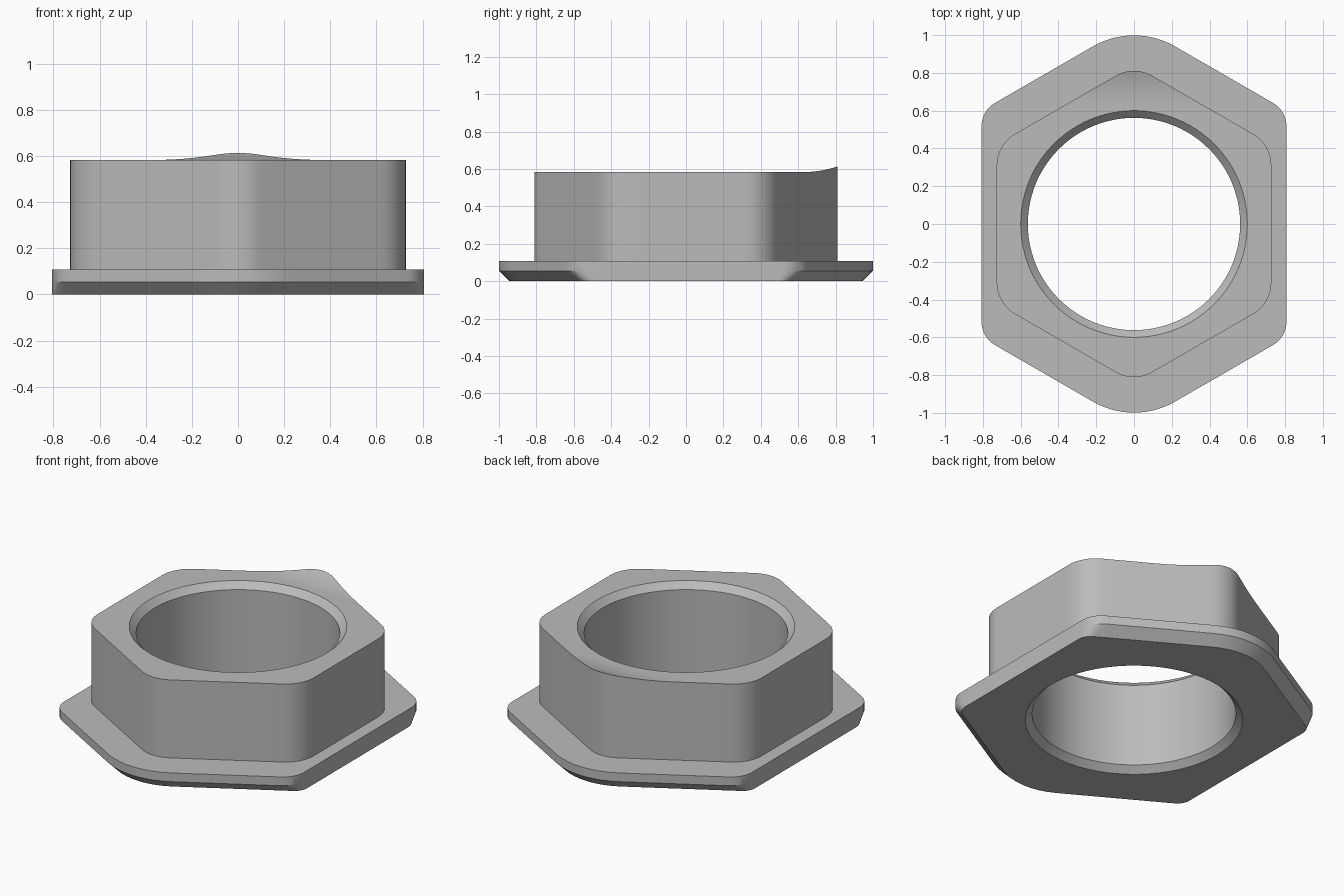
import bpy, bmesh
from math import sin, cos, tan, atan2, radians

cube = bpy.data.objects.get("Cube")
if cube:
    bpy.data.objects.remove(cube, do_unlink=True)

C30, T30 = cos(radians(30)), tan(radians(30))
ARC, SPAN = 8, 12        # steps per rounded corner and per straight side
BORE, MOUTH = 0.562, 0.60
TOP, FLANGE_TOP, CHAMFER = 0.583, 0.108, 0.055


def hex_outline(flat_x, slant, apex_r, side_r):
    """Hexagon with rounded corners, pointing along y."""
    arcs = []
    for a in range(30, 390, 60):
        apex = a in (90, 270)
        r = apex_r if apex else side_r
        x = 0 if apex else flat_x * (1 if cos(radians(a)) > 0 else -1)
        y = (slant / C30 - abs(x) * T30) * (1 if sin(radians(a)) > 0 else -1)
        cx = x - r / C30 * cos(radians(a))
        cy = y - r / C30 * sin(radians(a))
        angles = [radians(a - 30 + 60 * i / ARC) for i in range(ARC + 1)]
        arcs.append([(cx + r * cos(t), cy + r * sin(t)) for t in angles])
    points = []
    for arc, following in zip(arcs, arcs[1:] + arcs[:1]):
        points += arc
        (x0, y0), (x1, y1) = arc[-1], following[0]
        points += [(x0 + (x1 - x0) * i / SPAN, y0 + (y1 - y0) * i / SPAN)
                   for i in range(1, SPAN)]
    return points


def at(points, z):
    return [(x, y, z) for x, y in points]


def crest(y):
    """Top height, sweeping up towards the back corner."""
    return TOP + 0.03 * (max(0, y - 0.63) / 0.18) ** 2


foot = hex_outline(0.807, 0.923 - CHAMFER, 0.43 - CHAMFER, 0.14 - CHAMFER)
flange = hex_outline(0.807, 0.923, 0.43, 0.14)
collar = hex_outline(0.727, 0.728, 0.19, 0.19)
directions = [atan2(y, x) for x, y in collar]


def circle(r):
    return [(r * cos(t), r * sin(t)) for t in directions]


# Underside, flange and collar wall
rings = [at(circle(MOUTH), 0), at(foot, 0), at(flange, CHAMFER),
         at(flange, FLANGE_TOP), at(collar, FLANGE_TOP)]

# Top face, from the collar edge in to the bore mouth
STEPS = 10
for s in range(STEPS + 1):
    k = s / STEPS
    ring = [(x + (u - x) * k, y + (v - y) * k)
            for (x, y), (u, v) in zip(collar, circle(MOUTH))]
    rings.append([(x, y, crest(y) if s < STEPS else TOP) for x, y in ring])

# Bore wall with a chamfer at each end
lip = MOUTH - BORE
rings += [at(circle(BORE), TOP - lip), at(circle(BORE), lip)]

# Join the rings into one closed body
bm = bmesh.new()
loops = [[bm.verts.new(p) for p in ring] for ring in rings]
for lower, upper in zip(loops, loops[1:] + loops[:1]):
    for i in range(len(lower)):
        j = (i + 1) % len(lower)
        bm.faces.new((lower[i], lower[j], upper[j], upper[i]))
bmesh.ops.recalc_face_normals(bm, faces=bm.faces)
mesh = bpy.data.meshes.new("flanged_hex_bushing")
bm.to_mesh(mesh)
bm.free()
bushing = bpy.data.objects.new("flanged_hex_bushing", mesh)
bpy.context.collection.objects.link(bushing)

# Plain grey material
grey = bpy.data.materials.new("plain_grey")
grey.use_nodes = True
colour = (0.5, 0.5, 0.5, 1)
grey.diffuse_color = colour
grey.node_tree.nodes["Principled BSDF"].inputs["Base Color"].default_value = colour
mesh.materials.append(grey)

bpy.ops.object.select_all(action="DESELECT")
bushing.select_set(True)
bpy.context.view_layer.objects.active = bushing
bpy.ops.object.shade_smooth_by_angle(angle=radians(25))
